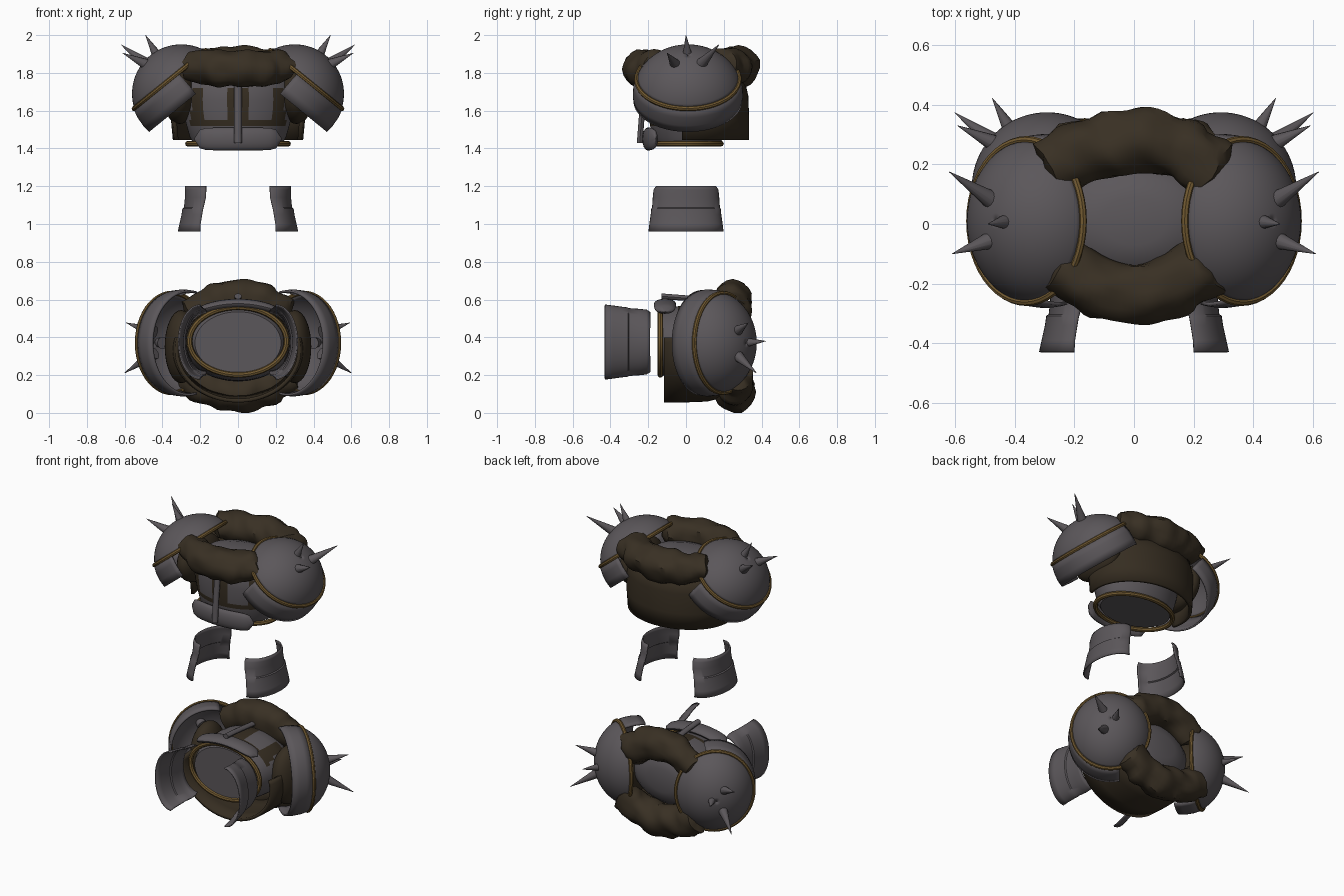
import bpy, bmesh, math
from math import sin, cos, pi
from mathutils import Matrix, Vector, noise

if "Cube" in bpy.data.objects:
    bpy.data.objects.remove(bpy.data.objects["Cube"])


def material(name, rgb):
    m = bpy.data.materials.new(name)
    m.use_nodes = True
    m.diffuse_color = (*rgb, 1)
    b = m.node_tree.nodes["Principled BSDF"]
    b.inputs["Base Color"].default_value = (*rgb, 1)
    b.inputs["Roughness"].default_value = 0.8
    return m


STEEL = material("dark steel", (0.105, 0.095, 0.103))
FUR = material("brown fur", (0.040, 0.029, 0.017))
LEATHER = material("dark leather", (0.036, 0.026, 0.015))
BRASS = material("aged brass", (0.165, 0.100, 0.030))


def finish(name, bm, mats, M, solid=0, angle=40):
    """Bake a mesh into place and shade it."""
    bmesh.ops.transform(bm, matrix=M, verts=bm.verts)
    bmesh.ops.recalc_face_normals(bm, faces=bm.faces)
    me = bpy.data.meshes.new(name)
    bm.to_mesh(me)
    bm.free()
    ob = bpy.data.objects.new(name, me)
    bpy.context.collection.objects.link(ob)
    for m in mats:
        me.materials.append(m)
    if solid:
        mod = ob.modifiers.new("thickness", "SOLIDIFY")
        mod.thickness, mod.offset = solid, 0
    bpy.ops.object.select_all(action="DESELECT")
    ob.select_set(True)
    bpy.context.view_layer.objects.active = ob
    bpy.ops.object.shade_smooth_by_angle(angle=math.radians(angle))
    return ob


def loft(name, rows, mat, M, wrap=True, loop=False, caps=False, solid=0, rule=None):
    """Skin a list of point rows; rule picks a second material by face centre."""
    bm = bmesh.new()
    vs = [[bm.verts.new(p) for p in r] for r in rows]
    n = len(rows[0])
    for i in range(len(rows) if loop else len(rows) - 1):
        a, b = vs[i], vs[(i + 1) % len(rows)]
        for j in range(n if wrap else n - 1):
            k = (j + 1) % n
            f = bm.faces.new((a[j], a[k], b[k], b[j]))
            if rule and rule(f.calc_center_median()):
                f.material_index = 1
    if caps:
        bm.faces.new(vs[0])
        bm.faces.new(vs[-1])
    mats = mat if isinstance(mat, list) else [mat]
    return finish(name, bm, mats, M, solid)


def oval(rx, ry, z, cy=0, n=48, start=0, end=2 * pi):
    closed = end - start > 6.28
    d = n if closed else n - 1
    return [(rx * cos(start + (end - start) * i / d),
             cy + ry * sin(start + (end - start) * i / d), z) for i in range(n)]


def hoop(name, rx, ry, z, r, M):
    rows = [oval(rx + r * cos(a), ry + r * cos(a), z + r * sin(a))
            for a in [2 * pi * i / 8 for i in range(8)]]
    loft(name, rows, BRASS, M, loop=True)


def ball(name, centre, size, mat, M):
    bm = bmesh.new()
    bmesh.ops.create_uvsphere(bm, u_segments=32, v_segments=16, radius=1)
    finish(name, bm, [mat], M @ Matrix.Translation(centre) @ Matrix.Diagonal((*size, 1)))


def fur_roll(name, half, y0, bend, z0, r, M):
    """Bent lumpy roll with blunt ends."""
    rows = []
    steps = 28
    for i in range(steps + 1):
        t = -1 + 2 * i / steps
        nrm = Vector((-2 * bend * t, half, 0)).normalized()
        c = Vector((half * t, y0 + bend * t * t, z0 + 0.02 * t * t))
        taper = 0.55 if i in (0, steps) else 1
        row = []
        for j in range(20):
            a = 2 * pi * j / 20
            p = c + (nrm * cos(a) * r + Vector((0, 0, sin(a) * (r - 0.03 * t * t)))) * taper
            p += (p - c) * 0.22 * noise.noise(p * 11)
            p.x += 0.03 * noise.noise(p * 14) * abs(t)
            row.append(p)
        rows.append(row)
    loft(name, rows, FUR, M, caps=True)


def spike(name, base, tip, r, M):
    base, tip = Vector(base), Vector(tip)
    d = tip - base
    bm = bmesh.new()
    bmesh.ops.create_cone(bm, cap_ends=True, segments=12, radius1=r, radius2=0.001, depth=d.length)
    turn = d.to_track_quat("Z", "Y").to_matrix().to_4x4()
    finish(name, bm, [STEEL], M @ Matrix.Translation((base + tip) / 2) @ turn)


def chest_frame(c):
    """Leather border around the two steel chest panels."""
    if c.y > -0.05 or abs(c.x) > 0.25 or not 1.52 < c.z < 1.74:
        return False
    return c.z < 1.55 or abs(c.x) > 0.19 or abs(c.x) < 0.045


def shoulder(side, M):
    tag = "left" if side > 0 else "right"
    S = M @ Matrix.Diagonal((side, 1, 1, 1))
    # tilted frame: x runs down and out, z runs up and out
    F = S @ Matrix(((0.776, 0, 0.631, 0.30), (0, 1, 0, 0.01), (-0.631, 0, 0.776, 1.69), (0, 0, 0, 1)))
    R, RY, cut = 0.255, 0.285, 0.096
    low = math.asin(cut / R)
    dome = []
    for i in range(15):
        a = low + (pi / 2 - 0.01 - low) * i / 14
        dome.append(oval(R * cos(a), RY * cos(a), R * sin(a)))
    loft(tag + "_shoulder_dome", dome, STEEL, F, solid=0.012)
    rx, ry = R * cos(low), RY * cos(low)
    hoop(tag + "_shoulder_trim", rx + 0.008, ry + 0.008, cut, 0.013, F)
    # hanging lame below the trim
    lame = [oval(rx + g, ry + g, cut - d, n=36, start=-1.8, end=1.8)
            for d, g in ((0.0, 0.006), (0.05, 0.018), (0.10, 0.022), (0.145, 0.018))]
    loft(tag + "_shoulder_lame", lame, STEEL, F, wrap=False, solid=0.012)
    ball(tag + "_shoulder_padding", (0.31, 0.03, 1.68), (0.09, 0.2, 0.15), LEATHER, S)
    spike(tag + "_back_spike", (0.455, 0.065, 1.83), (0.62, 0.175, 1.95), 0.036, S)
    spike(tag + "_front_spike", (0.455, -0.045, 1.83), (0.61, -0.1, 1.905), 0.036, S)
    spike(tag + "_top_spike", (0.41, 0.01, 1.86), (0.49, 0.0, 2.0), 0.034, S)


def torso(M):
    # breastplate body
    prof = [(1.425, 0.235, 0.17), (1.46, 0.255, 0.19), (1.52, 0.272, 0.2), (1.55, 0.28, 0.205),
            (1.6, 0.29, 0.208), (1.66, 0.295, 0.21), (1.72, 0.29, 0.205), (1.77, 0.26, 0.185),
            (1.81, 0.2, 0.15), (1.835, 0.11, 0.08)]
    loft("breastplate", [oval(rx, ry, z, 0.01, 64) for z, rx, ry in prof],
         [STEEL, LEATHER], M, caps=True, rule=chest_frame)
    hoop("waist_ring", 0.265, 0.185, 1.425, 0.015, M)
    # back cape
    cape = [oval(rx, ry, z, 0.05, 40, -0.25, pi + 0.25)
            for z, rx, ry in ((1.445, 0.335, 0.275), (1.55, 0.345, 0.275), (1.68, 0.35, 0.27), (1.8, 0.33, 0.24))]
    loft("back_cape", cape, LEATHER, M, wrap=False, solid=0.02)
    # belly plate and centre rib
    ball_rows = []
    for i in range(17):
        t = -1 + 2 * i / 16
        k = max(1 - abs(t) ** 8, 0.0) ** 0.5 * 0.9 + 0.1
        ball_rows.append([(0.23 * t, -0.205 + 0.045 * t * t + 0.026 * k * cos(a), 1.45 + 0.06 * k * sin(a))
                          for a in [2 * pi * j / 16 for j in range(16)]])
    loft("belly_plate", ball_rows, STEEL, M, caps=True)
    rib = [[(0.02 * cos(a), y + 0.016 * sin(a), z) for a in [2 * pi * j / 10 for j in range(10)]]
           for z, y in ((1.43, -0.245), (1.56, -0.235), (1.75, -0.215))]
    loft("centre_rib", rib, STEEL, M, caps=True)
    # fur collar
    fur_roll("front_fur", 0.265, -0.23, 0.10, 1.82, 0.102, M)
    fur_roll("back_fur", 0.29, 0.278, -0.11, 1.83, 0.105, M)
    for side in (1, -1):
        shoulder(side, M)


def cuffs(M):
    """Two-step curved guards, open towards the middle."""
    prof = [(0.96, 0.20, 0.115, 0.195), (1.0, 0.198, 0.108, 0.19), (1.05, 0.19, 0.105, 0.183),
            (1.08, 0.185, 0.106, 0.18), (1.085, 0.183, 0.1, 0.176), (1.14, 0.17, 0.107, 0.172),
            (1.18, 0.168, 0.11, 0.168), (1.20, 0.168, 0.108, 0.155)]
    for side, tag in ((1, "left"), (-1, "right")):
        rows = [[(x + p, q, z) for p, q, z in oval(rx, ry, z, 0, 28, -pi / 2, pi / 2)]
                for z, x, rx, ry in prof]
        loft(tag + "_cuff", rows, STEEL, M @ Matrix.Diagonal((side, 1, 1, 1)), wrap=False, solid=0.008)


# standing set, then a second set lying on its back
torso(Matrix.Identity(4))
cuffs(Matrix.Identity(4))
lay = Matrix.Rotation(-pi / 2, 4, "X")
torso(Matrix.Translation((0, -1.518, 0.38)) @ lay @ Matrix.Scale(0.97, 4))
cuffs(Matrix.Translation((0, -1.39, 0.375)) @ lay)
